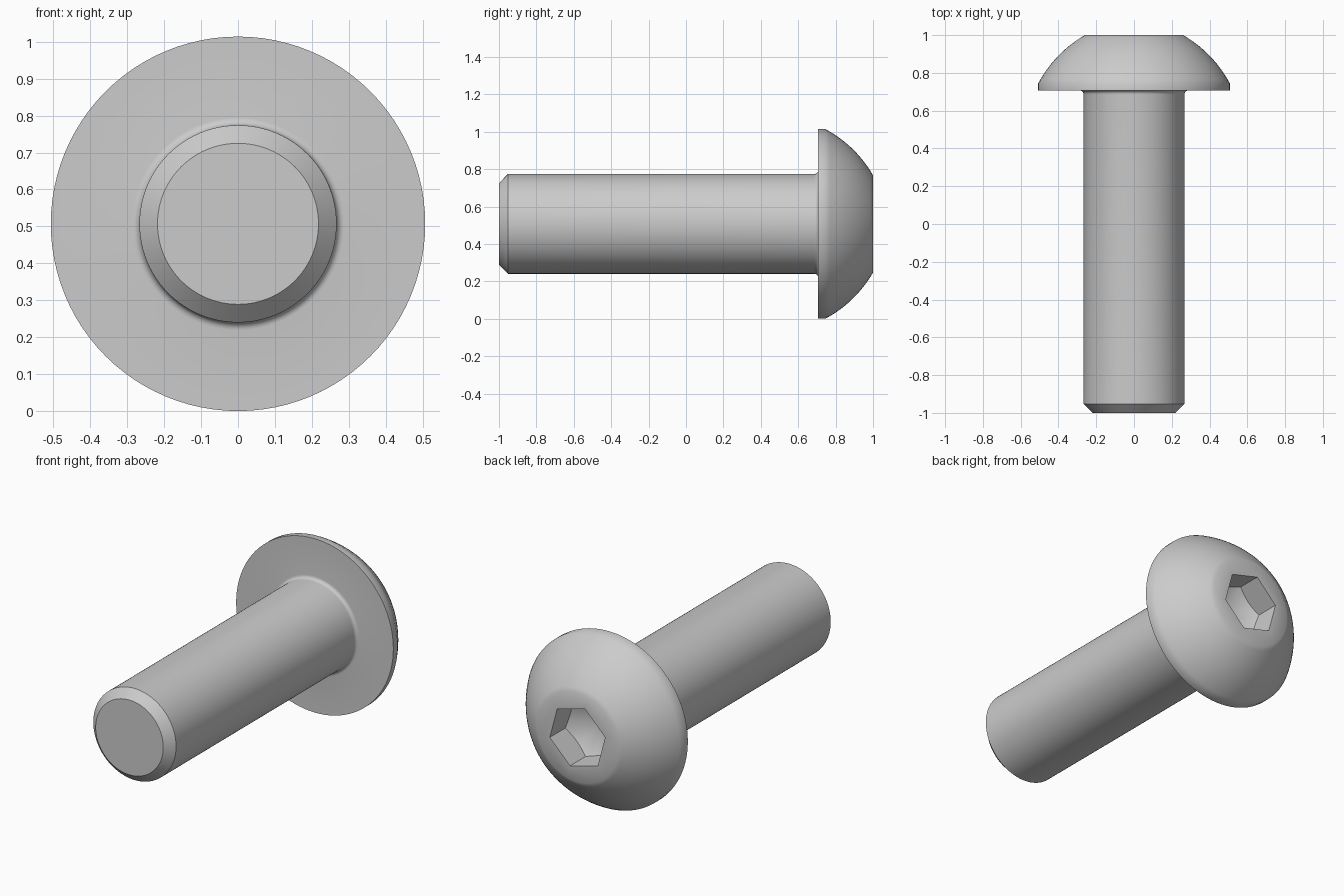
import bpy
import bmesh
from math import pi, sin, cos, radians
from mathutils import Matrix, Vector

default = bpy.data.objects.get("Cube")
if default:
    bpy.data.objects.remove(default, do_unlink=True)

AXIS_Z = 0.507      # height of the long axis, equal to the head radius
SHAFT_R = 0.267
HEAD_Y = 0.707      # underside of the head
FILLET = 0.021

steel = bpy.data.materials.new("grey steel")
steel.use_nodes = True
GREY = (0.6, 0.6, 0.6, 1)
steel.diffuse_color = GREY
steel.node_tree.nodes["Principled BSDF"].inputs["Base Color"].default_value = GREY


def finish(name, bm):
    bmesh.ops.recalc_face_normals(bm, faces=bm.faces)
    mesh = bpy.data.meshes.new(name)
    bm.to_mesh(mesh)
    bm.free()
    mesh.materials.append(steel)
    obj = bpy.data.objects.new(name, mesh)
    bpy.context.collection.objects.link(obj)
    obj.location.z = AXIS_Z
    return obj


def lathe(name, profile, steps=96):
    """Turn a profile of (radius, y) points about the y axis."""
    bm = bmesh.new()
    verts = [bm.verts.new((r, y, 0)) for r, y in profile]
    edges = [bm.edges.new(pair) for pair in zip(verts, verts[1:])]
    bmesh.ops.spin(bm, geom=verts + edges, cent=(0, 0, 0), axis=(0, 1, 0),
                   angle=2 * pi, steps=steps, use_merge=True)
    bmesh.ops.remove_doubles(bm, verts=bm.verts, dist=1e-5)
    return finish(name, bm)


def boolean(obj, other, operation):
    mod = obj.modifiers.new("cut", "BOOLEAN")
    mod.object, mod.operation, mod.solver = other, operation, "EXACT"
    bpy.context.view_layer.objects.active = obj
    bpy.ops.object.modifier_apply(modifier=mod.name)
    bpy.data.objects.remove(other, do_unlink=True)


def arc(start, end, bulge, steps):
    """Points on a shallow arc from start to end, bowed to the outside."""
    a, b = Vector(start), Vector(end)
    d = b - a
    out = Vector((d.y, -d.x)).normalized()
    return [tuple(a.lerp(b, i / steps) + out * bulge * 4 * (i / steps) * (1 - i / steps))
            for i in range(steps + 1)]


# Screw body: chamfered tip, shaft, fillet, flat rim, domed head
fillet = [(SHAFT_R + FILLET * (1 - cos(t)), HEAD_Y - FILLET * (1 - sin(t)))
          for t in (i * pi / 12 for i in range(7))]
dome = arc((AXIS_Z, 0.745), (0.26, 1), 0.025, 14)
screw = lathe("button_head_screw",
              [(0, -1), (0.218, -1), (SHAFT_R, -0.952)] + fillet
              + [(AXIS_Z, HEAD_Y)] + dome + [(0, 1)])

# Hexagonal socket with a drilled, conical floor
socket = lathe("socket_cutter", [(0, 0.75), (0.24, 0.89), (0.24, 1.1), (0, 1.1)])
bm = bmesh.new()
bmesh.ops.create_cone(bm, cap_ends=True, segments=6, radius1=0.185, radius2=0.185,
                      depth=0.8, matrix=Matrix.Translation((0, 0.9, 0))
                      @ Matrix.Rotation(radians(45), 4, "Y")
                      @ Matrix.Rotation(radians(90), 4, "Z")
                      @ Matrix.Rotation(radians(90), 4, "Y"))
hexagon = finish("hexagon_cutter", bm)
# Put one corner of the hexagon on the 45 degree diagonal
corner = hexagon.data.vertices[0].co
turn = Vector((corner.z, corner.x)).angle_signed(Vector((1, 1)))
hexagon.data.transform(Matrix.Rotation(-turn, 4, "Y"))
corner = hexagon.data.vertices[0].co
if abs(corner.x - corner.z) > 0.01:
    hexagon.data.transform(Matrix.Rotation(2 * turn, 4, "Y"))
boolean(socket, hexagon, "INTERSECT")
boolean(screw, socket, "DIFFERENCE")

bpy.ops.object.select_all(action="DESELECT")
screw.select_set(True)
bpy.context.view_layer.objects.active = screw
bpy.ops.object.shade_smooth_by_angle(angle=radians(32))
